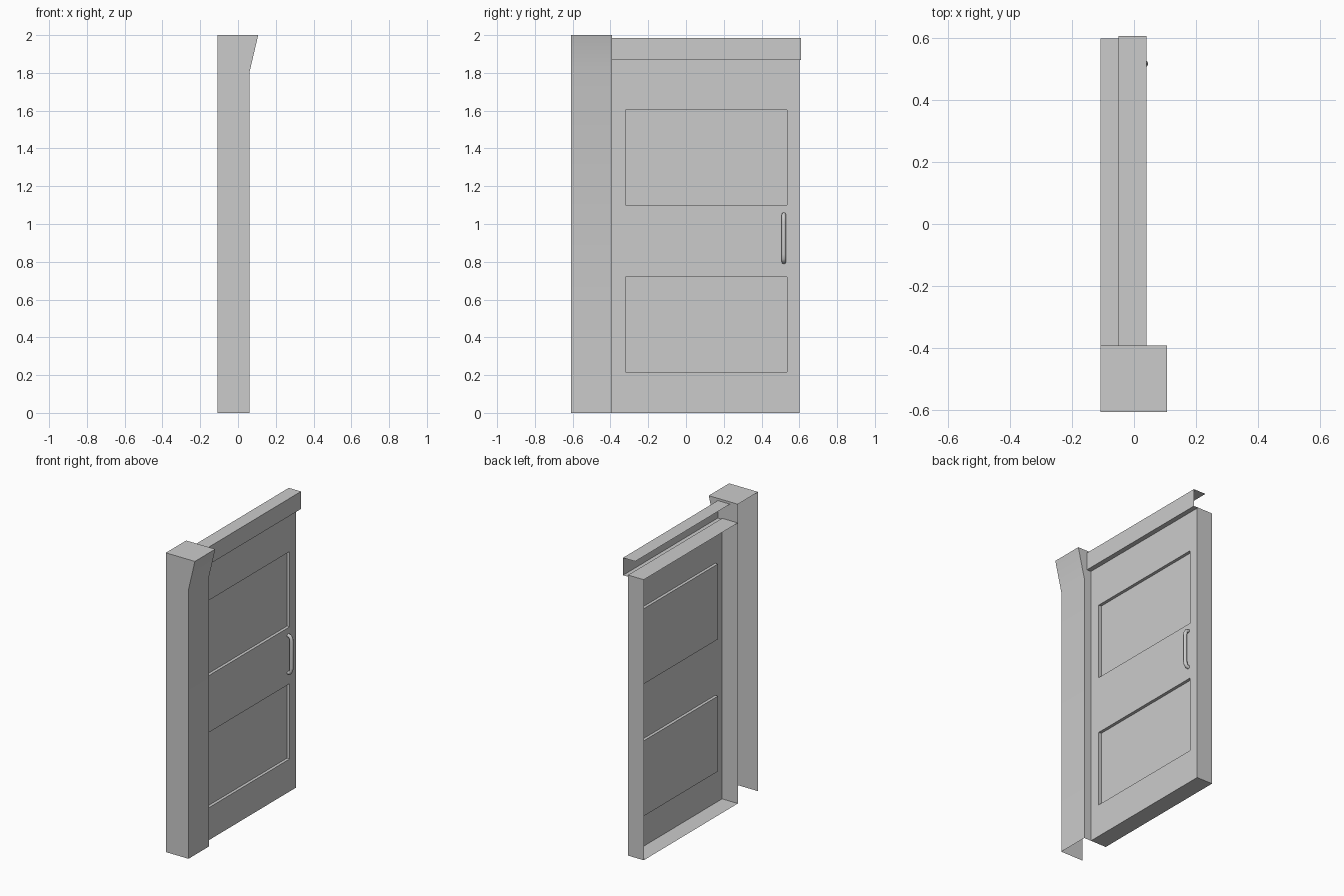
import bpy, bmesh
from mathutils import Vector

if "Cube" in bpy.data.objects:
    bpy.data.objects.remove(bpy.data.objects["Cube"])

BACK, SKIN = -0.108, 0.008        # door depth range in x
Y0, Y1, YP = -0.393, 0.60, -0.608  # door edges and outer post edge
DOOR_H = 1.875


def face(bm, pts):
    return bm.faces.new([bm.verts.new(p) for p in pts])


def sweep(bm, profile, y0, y1, caps=False):
    """Sweep an open x-z profile along y, optionally closing both ends."""
    for (xa, za), (xb, zb) in zip(profile, profile[1:]):
        face(bm, [(xa, y0, za), (xa, y1, za), (xb, y1, zb), (xb, y0, zb)])
    if caps:
        face(bm, [(x, y0, z) for x, z in profile])
        face(bm, [(x, y1, z) for x, z in reversed(profile)])


def finish(bm, name, smooth=False):
    bmesh.ops.remove_doubles(bm, verts=bm.verts, dist=1e-5)
    me = bpy.data.meshes.new(name)
    bm.to_mesh(me)
    bm.free()
    ob = bpy.data.objects.new(name, me)
    bpy.context.collection.objects.link(ob)
    if smooth:
        shade(ob)
    return ob


def shade(ob):
    bpy.ops.object.select_all(action='DESELECT')
    bpy.context.view_layer.objects.active = ob
    ob.select_set(True)
    bpy.ops.object.shade_smooth_by_angle()


# side post: flared at the top, open at the back and underneath
bm = bmesh.new()
post = [(0.06, 0), (0.06, 1.8), (0.107, 2), (BACK, 2)]
sweep(bm, post, YP, Y0)
outline = post + [(BACK, 0)]
face(bm, [(x, YP, z) for x, z in outline])
face(bm, [(x, Y0, z) for x, z in reversed(outline)])
finish(bm, "side_post", smooth=True)

# overhead rail: front, top and narrow underside, open at the back
bm = bmesh.new()
sweep(bm, [(SKIN, 1.868), (0.04, 1.868), (0.04, 1.985), (-0.05, 1.985)], Y0, 0.608)
finish(bm, "overhead_rail")

# door leaf: open-backed tray with two recessed panels
bm = bmesh.new()
sweep(bm, [(BACK, 0), (SKIN, 0)], Y0, Y1)
sweep(bm, [(SKIN, DOOR_H), (BACK, DOOR_H)], Y0, Y1)
rim = [(BACK, 0), (SKIN, 0), (SKIN, DOOR_H), (BACK, DOOR_H)]
face(bm, [(x, Y0, z) for x, z in rim])
face(bm, [(x, Y1, z) for x, z in reversed(rim)])
ys = [Y0, -0.32, 0.535, Y1]
zs = [0, 0.217, 0.72, 1.10, 1.603, DOOR_H]
panels = []
for i in range(3):
    for j in range(5):
        f = face(bm, [(SKIN, ys[i], zs[j]), (SKIN, ys[i + 1], zs[j]),
                      (SKIN, ys[i + 1], zs[j + 1]), (SKIN, ys[i], zs[j + 1])])
        if i == 1 and j in (1, 3):
            panels.append(f)
for f in bmesh.ops.extrude_discrete_faces(bm, faces=panels)["faces"]:
    bmesh.ops.translate(bm, verts=f.verts, vec=Vector((-0.02, 0, 0)))
finish(bm, "door_leaf")

# pull handle: bent round bar
cu = bpy.data.curves.new("pull_handle", 'CURVE')
cu.dimensions = '3D'
cu.bevel_depth = 0.012
cu.bevel_resolution = 2
cu.use_fill_caps = True
path = [(SKIN - 0.004, 0.80), (0.022, 0.803), (0.031, 0.818), (0.034, 0.84),
        (0.034, 1.01), (0.031, 1.032), (0.022, 1.047), (SKIN - 0.004, 1.05)]
sp = cu.splines.new('POLY')
sp.points.add(len(path) - 1)
for p, (x, z) in zip(sp.points, path):
    p.co = (x, 0.518, z, 1)
tmp = bpy.data.objects.new("pull_handle", cu)
bpy.context.collection.objects.link(tmp)
bpy.ops.object.select_all(action='DESELECT')
bpy.context.view_layer.objects.active = tmp
tmp.select_set(True)
bpy.ops.object.convert(target='MESH')
bpy.ops.object.shade_smooth_by_angle(angle=0.9)
